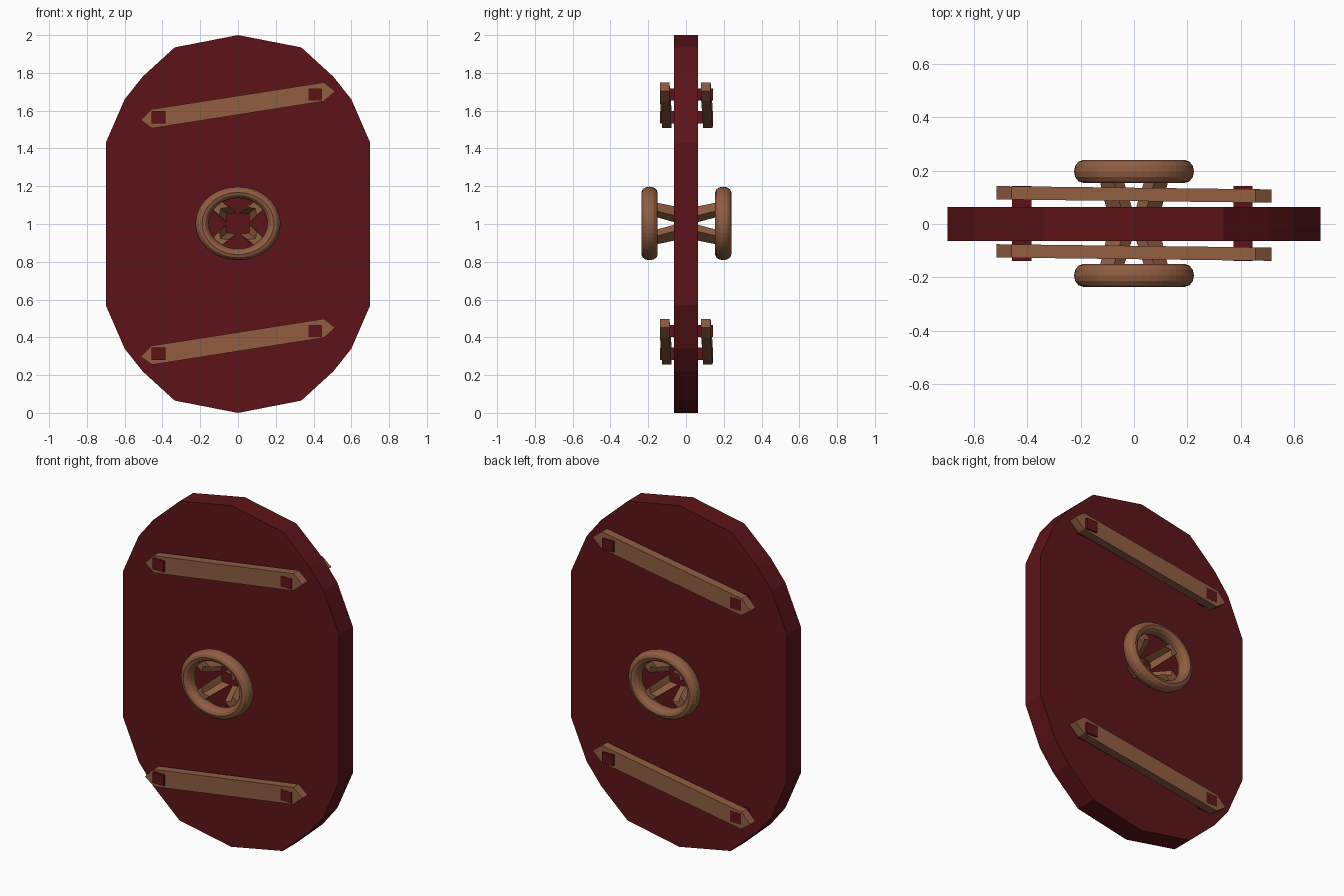
import bpy, bmesh
from math import sin, cos, pi, radians
from mathutils import Matrix

if "Cube" in bpy.data.objects:
    bpy.data.objects.remove(bpy.data.objects["Cube"])


def material(name, rgb):
    m = bpy.data.materials.new(name)
    m.diffuse_color = (*rgb, 1)
    m.use_nodes = True
    m.node_tree.nodes["Principled BSDF"].inputs["Base Color"].default_value = m.diffuse_color
    return m


RED = material("dark_red_paint", (0.11, 0.007, 0.009))
BROWN = material("brown_wood", (0.28, 0.11, 0.053))


def loft(name, near, far, mat):
    """Closed solid between two matching loops of 3D points."""
    bm = bmesh.new()
    a = [bm.verts.new(p) for p in near]
    b = [bm.verts.new(p) for p in far]
    n = len(a)
    bm.faces.new(a)
    bm.faces.new(b[::-1])
    for i in range(n):
        j = (i + 1) % n
        bm.faces.new((a[j], a[i], b[i], b[j]))
    bmesh.ops.recalc_face_normals(bm, faces=bm.faces)
    return finish(name, bm, mat)


def finish(name, bm, mat):
    me = bpy.data.meshes.new(name)
    bm.to_mesh(me)
    bm.free()
    me.materials.append(mat)
    ob = bpy.data.objects.new(name, me)
    bpy.context.collection.objects.link(ob)
    return ob


def prism(name, outline, y0, y1, mat):
    return loft(name, [(x, y0, z) for x, z in outline],
                [(x, y1, z) for x, z in outline], mat)


# door panel: quarter outline mirrored to all four corners
quarter = [(0.335, 0.935), (0.505, 0.78), (0.60, 0.66), (0.70, 0.43)]
right = [(0, 1)] + quarter + [(x, -z) for x, z in reversed(quarter)] + [(0, -1)]
outline = right + [(-x, z) for x, z in reversed(right[1:-1])]
prism("door_panel", [(x, z + 1) for x, z in outline], -0.063, 0.063, RED)

# slanted bars with pointed ends, on both faces
bar = [(-0.515, 1.55), (-0.46, 1.607), (0.455, 1.75),
       (0.515, 1.703), (0.455, 1.65), (-0.455, 1.507)]
for level, dz in (("upper", 0), ("lower", -1.252)):
    for side, yc in (("front", -0.107), ("back", 0.111)):
        loft(f"{level}_{side}_bar",
             [(x, yc - 0.012 * x - 0.025, z + dz) for x, z in bar],
             [(x, yc - 0.012 * x + 0.025, z + dz) for x, z in bar], BROWN)
    # square pegs through the panel
    for side, x, z in (("left", -0.421, 1.565), ("right", 0.409, 1.686)):
        z += dz
        h, v = 0.036, 0.032
        prism(f"{level}_{side}_peg",
              [(x - h, z - v), (x + h, z - v), (x + h, z + v), (x - h, z + v)],
              -0.138, 0.142, RED)


def wheel_rim(name, y):
    bm = bmesh.new()
    nu, nv = 48, 12
    rings = []
    for i in range(nu):
        a = 2 * pi * i / nu
        ring = []
        for j in range(nv):
            b = 2 * pi * j / nv
            r = 0.19 + 0.035 * cos(b)
            ring.append(bm.verts.new((r * cos(a), y + 0.043 * sin(b),
                                      1.003 + 0.865 * r * sin(a))))
        rings.append(ring)
    for i in range(nu):
        p, q = rings[i], rings[(i + 1) % nu]
        for j in range(nv):
            k = (j + 1) % nv
            bm.faces.new((p[j], q[j], q[k], p[k]))
    bmesh.ops.recalc_face_normals(bm, faces=bm.faces)
    return finish(name, bm, BROWN)


# notched spoke section as (radius, tangent), at the panel and at the rim
foot = [(0.08, 0), (0.048, 0.04), (0.106, 0.04), (0.106, -0.04), (0.048, -0.04)]
tip = [(0.13, 0), (0.105, 0.035), (0.158, 0.035), (0.158, -0.035), (0.105, -0.035)]


def place(section, a, y):
    return [(r * cos(a) - t * sin(a), y,
             1.003 + 0.865 * (r * sin(a) + t * cos(a))) for r, t in section]


# hand wheels on both faces
for side, s, y in (("front", -1, -0.193), ("back", 1, 0.197)):
    wheel_rim(f"{side}_wheel_rim", y)
    for i in range(4):
        a = radians(45 + 90 * i)
        loft(f"{side}_wheel_spoke_{i + 1}", place(foot, a, s * 0.055),
             place(tip, a, y), BROWN)
